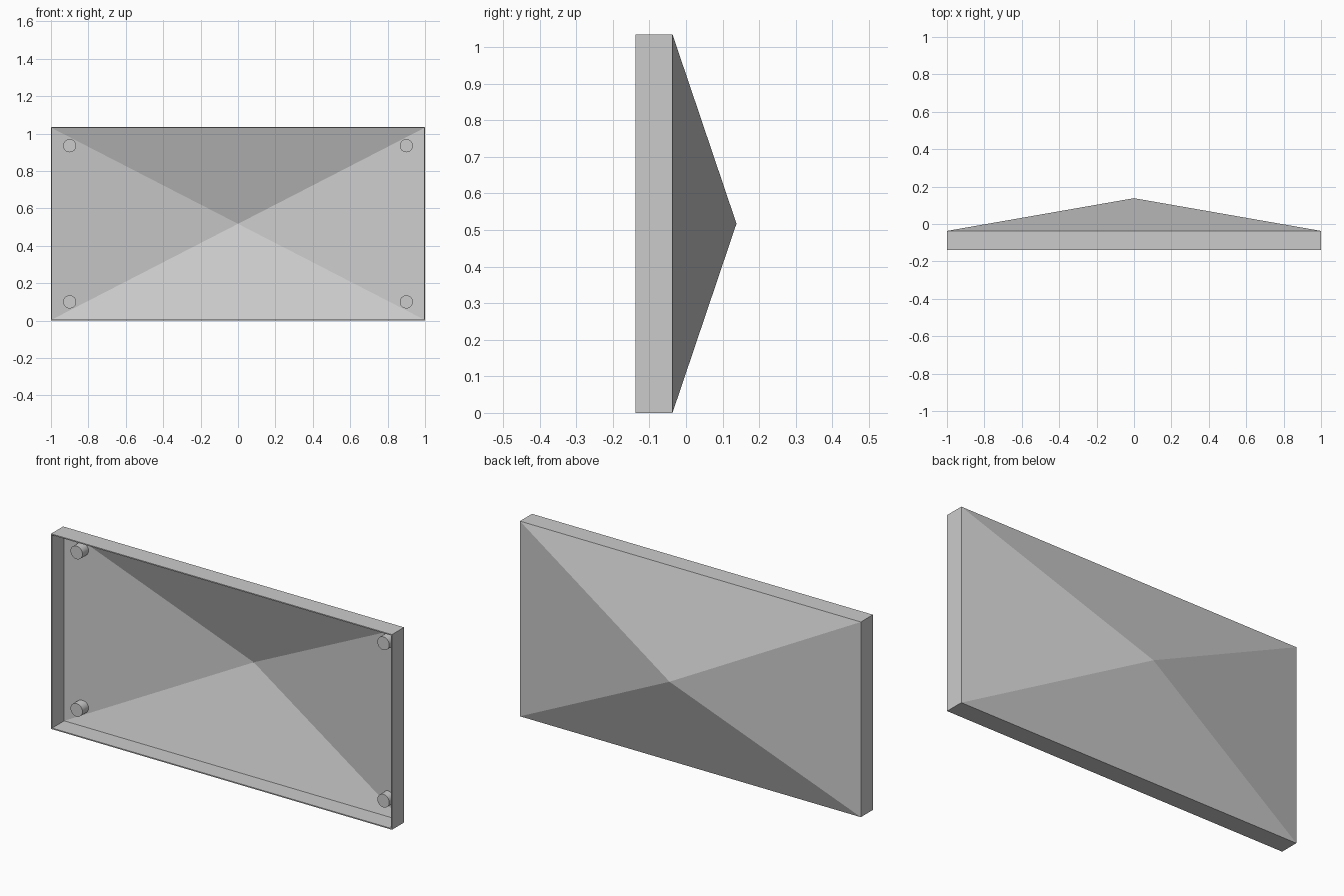
import bpy, bmesh, math

if "Cube" in bpy.data.objects:
    bpy.data.objects.remove(bpy.data.objects["Cube"])

W, H = 1.0, 1.035            # half width, height
YF, YM, YB = -0.138, -0.037, 0.138   # front rim, frame/pyramid seam, apex
T = 0.006                    # sheet thickness


def make_object(name, bm):
    bmesh.ops.recalc_face_normals(bm, faces=bm.faces)
    mesh = bpy.data.meshes.new(name)
    bm.to_mesh(mesh)
    bm.free()
    obj = bpy.data.objects.new(name, mesh)
    bpy.context.collection.objects.link(obj)
    return obj


def back_y(x, z):
    """Outer surface of the shallow pyramid at (x, z)."""
    return YM + (YB - YM) * min((W - abs(x)) / W, min(z, H - z) / (H / 2))


# Shell: rectangular frame with a shallow pyramid back, open at the front
def loop(bm, y, inset):
    a, b, c = W - inset, inset, H - inset
    return [bm.verts.new((x, y, z)) for x, z in ((-a, b), (a, b), (a, c), (-a, c))]


bm = bmesh.new()
skins = []
for inset in (0, T):
    rim, seam = loop(bm, YF, inset), loop(bm, YM, inset)
    apex = bm.verts.new((0, YB - inset, H / 2))
    for i in range(4):
        j = (i + 1) % 4
        bm.faces.new((rim[i], rim[j], seam[j], seam[i]))
        bm.faces.new((seam[i], seam[j], apex))
    skins.append(rim)
# Front lip joining the outer and inner skins
for i in range(4):
    j = (i + 1) % 4
    bm.faces.new((skins[0][i], skins[0][j], skins[1][j], skins[1][i]))
make_object("shell", bm)

# Four round pegs whose back ends follow the sloped inner surface
R, LENGTH_FRONT = 0.035, -0.068
for side, sx in (("left", -1), ("right", 1)):
    for level, pz in (("lower", 0.1), ("upper", H - 0.1)):
        bm = bmesh.new()
        rings = [[], []]
        for k in range(32):
            a = math.tau * k / 32
            x, z = sx * 0.9 + R * math.cos(a), pz + R * math.sin(a)
            rings[0].append(bm.verts.new((x, LENGTH_FRONT, z)))
            rings[1].append(bm.verts.new((x, back_y(x, z) - T / 2, z)))
        for k in range(32):
            n = (k + 1) % 32
            f = bm.faces.new((rings[0][k], rings[0][n], rings[1][n], rings[1][k]))
            f.smooth = True
        bm.faces.new(rings[0])
        bm.faces.new(rings[1])
        peg = make_object(f"peg_{level}_{side}", bm)
        bpy.context.view_layer.objects.active = peg
        bpy.ops.object.select_all(action='DESELECT')
        peg.select_set(True)
        bpy.ops.object.shade_smooth_by_angle(angle=math.radians(30))
